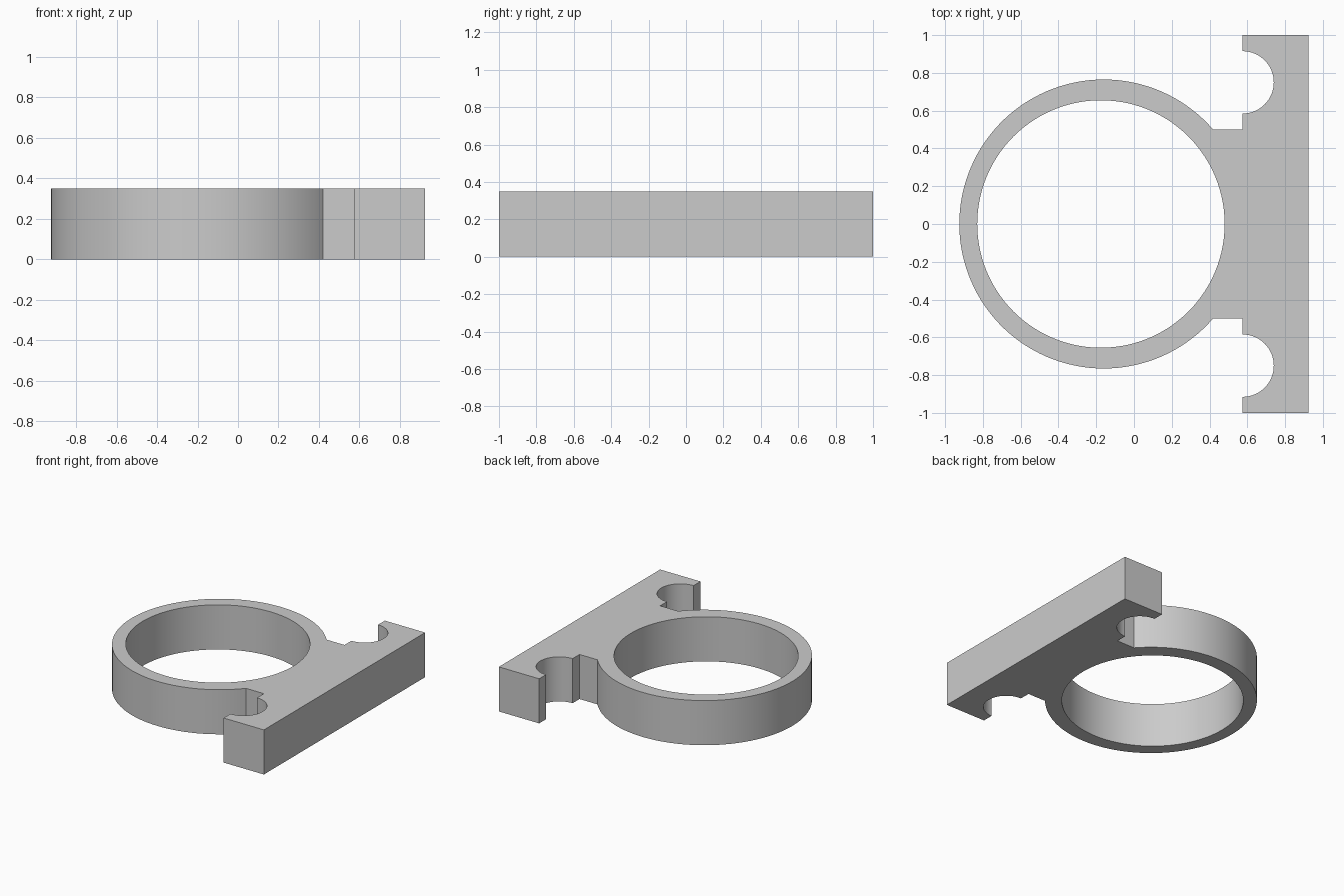
import bpy, bmesh
from math import asin, cos, sin, pi, radians

cube = bpy.data.objects.get("Cube")
if cube:
    bpy.data.objects.remove(cube)

HEIGHT = 0.35
BAR_LEFT, BAR_RIGHT = 0.575, 0.925
RING_X, RING_RADIUS = -0.16, 0.765
HOLE_X, HOLE_RADIUS = -0.175, 0.655
NECK_Y = 0.5
NOTCH_Y, NOTCH_RADIUS = 0.75, 0.165


def arc(cx, cy, radius, start, end, steps):
    """Points along an arc, both ends included."""
    angles = [start + (end - start) * i / steps for i in range(steps + 1)]
    return [(cx + radius * cos(a), cy + radius * sin(a)) for a in angles]


def add_loop(bm, points):
    verts = [bm.verts.new((x, y, 0)) for x, y in points]
    return [bm.edges.new((v, verts[i - 1])) for i, v in enumerate(verts)]


# Back half of the bar: outer corners, round notch, then the neck corner
half_bar = [(BAR_RIGHT, 1), (BAR_LEFT, 1)]
half_bar += arc(BAR_LEFT, NOTCH_Y, NOTCH_RADIUS, pi / 2, -pi / 2, 32)
half_bar.append((BAR_LEFT, NECK_Y))

# Ring arc joins the back neck to its mirror image in front
neck_angle = asin(NECK_Y / RING_RADIUS)
outline = half_bar + arc(RING_X, 0, RING_RADIUS, neck_angle, 2 * pi - neck_angle, 96)
outline += [(x, -y) for x, y in reversed(half_bar)]
hole = arc(HOLE_X, 0, HOLE_RADIUS, 0, 2 * pi, 112)[:-1]

# Fill the flat profile around the hole and raise it
bm = bmesh.new()
edges = add_loop(bm, outline) + add_loop(bm, hole)
bmesh.ops.triangle_fill(bm, edges=edges, use_beauty=True, use_dissolve=False)
raised = bmesh.ops.extrude_face_region(bm, geom=bm.faces[:], use_keep_orig=True)
top = [g for g in raised["geom"] if isinstance(g, bmesh.types.BMVert)]
bmesh.ops.translate(bm, verts=top, vec=(0, 0, HEIGHT))
bmesh.ops.recalc_face_normals(bm, faces=bm.faces[:])
mesh = bpy.data.meshes.new("ring_bracket")
bm.to_mesh(mesh)
bm.free()

# Plain grey material
grey = bpy.data.materials.new("light_grey")
grey.use_nodes = True
grey.diffuse_color = (0.6, 0.6, 0.6, 1)
grey.node_tree.nodes["Principled BSDF"].inputs["Base Color"].default_value = grey.diffuse_color
mesh.materials.append(grey)

bracket = bpy.data.objects.new("ring_bracket", mesh)
bpy.context.collection.objects.link(bracket)
bpy.ops.object.select_all(action="DESELECT")
bracket.select_set(True)
bpy.context.view_layer.objects.active = bracket
bpy.ops.object.shade_smooth_by_angle(angle=radians(30))
